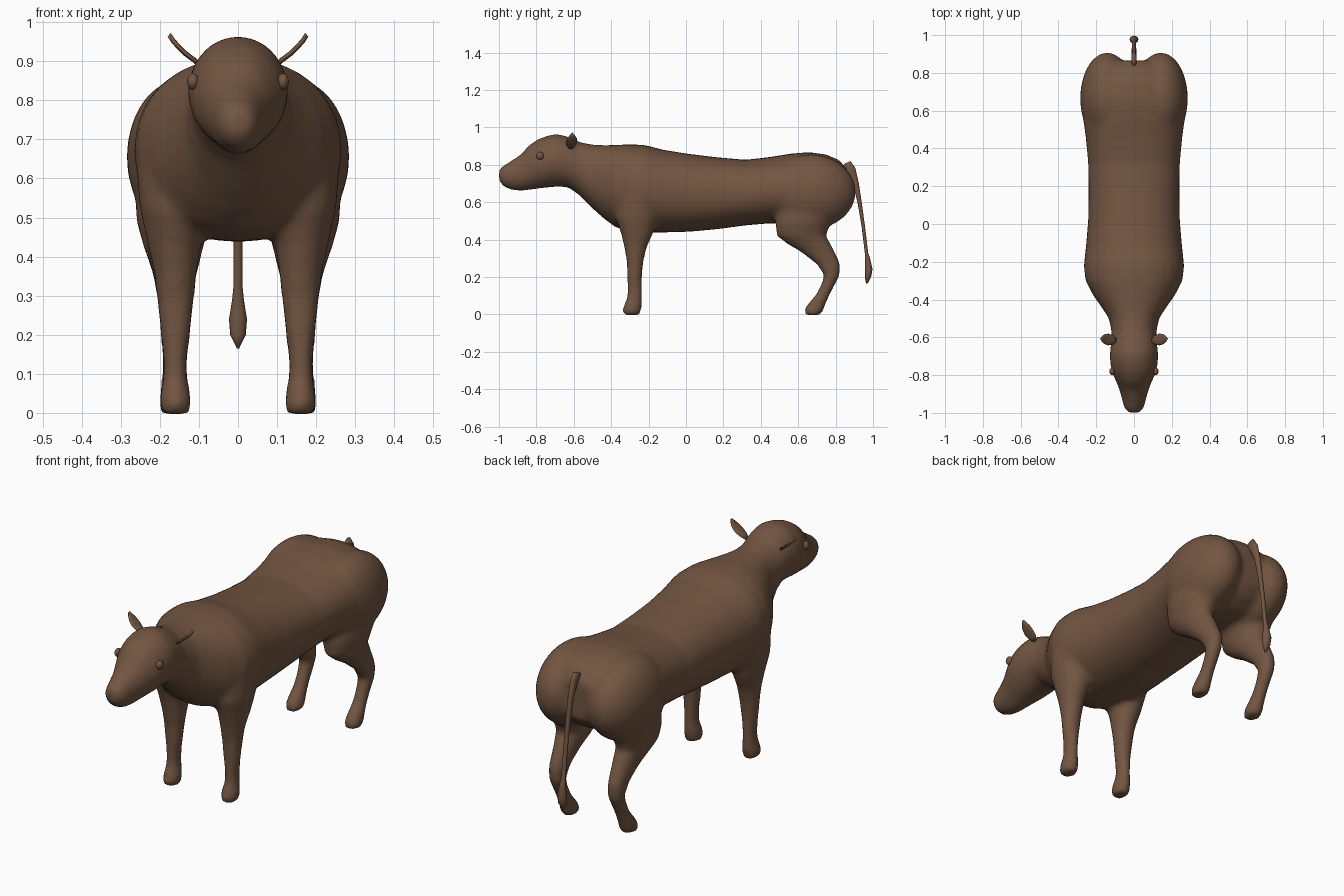
import bpy, bmesh, math
from mathutils import Vector, Matrix

brown = bpy.data.materials.new("brown hide")
brown.diffuse_color = (0.17, 0.092, 0.054, 1)


def loft(bm, rings):
    """Skin a list of closed rings and cap both ends."""
    loops = [[bm.verts.new(p) for p in r] for r in rings]
    for a, b in zip(loops, loops[1:]):
        n = len(a)
        for i in range(n):
            bm.faces.new((a[i], a[(i + 1) % n], b[(i + 1) % n], b[i]))
    bm.faces.new(loops[0][::-1])
    bm.faces.new(loops[-1])


def ring(c, u, v, n=24, e=2.0):
    """Superellipse ring around c with half axes u and v."""
    pts = []
    for i in range(n):
        t = 2 * math.pi * i / n
        cs, sn = math.cos(t), math.sin(t)
        k = 2 / e
        pts.append(Vector(c) + Vector(u) * math.copysign(abs(cs) ** k, cs)
                   + Vector(v) * math.copysign(abs(sn) ** k, sn))
    return pts


def finish(name, bm):
    bmesh.ops.recalc_face_normals(bm, faces=bm.faces)
    me = bpy.data.meshes.new(name)
    bm.to_mesh(me)
    bm.free()
    me.materials.append(brown)
    for p in me.polygons:
        p.use_smooth = True
    ob = bpy.data.objects.new(name, me)
    bpy.context.collection.objects.link(ob)
    return ob


# Body, neck and head: y, top z, bottom z, half width
spine = [
    (-1.0, 0.775, 0.715, 0.028), (-0.975, 0.797, 0.682, 0.052),
    (-0.93, 0.825, 0.664, 0.063), (-0.88, 0.858, 0.66, 0.077),
    (-0.84, 0.905, 0.665, 0.092), (-0.79, 0.938, 0.673, 0.115),
    (-0.74, 0.956, 0.678, 0.126), (-0.69, 0.966, 0.683, 0.128),
    (-0.63, 0.95, 0.68, 0.122), (-0.57, 0.922, 0.637, 0.119),
    (-0.5, 0.908, 0.567, 0.133), (-0.44, 0.905, 0.513, 0.172),
    (-0.38, 0.906, 0.468, 0.215), (-0.3, 0.91, 0.44, 0.257),
    (-0.22, 0.906, 0.438, 0.266), (-0.12, 0.88, 0.438, 0.255),
    (0.02, 0.858, 0.442, 0.243), (0.17, 0.84, 0.456, 0.241),
    (0.32, 0.827, 0.476, 0.243), (0.45, 0.842, 0.487, 0.255),
    (0.56, 0.86, 0.485, 0.27), (0.66, 0.868, 0.48, 0.272),
    (0.75, 0.855, 0.49, 0.245), (0.82, 0.825, 0.53, 0.19),
    (0.865, 0.77, 0.58, 0.1),
]
bm = bmesh.new()
loft(bm, [ring((0, y, (t + b) / 2), (w, 0, 0), (0, 0, (t - b) / 2), 32,
               2.0 if y < -0.5 else 2.2) for y, t, b, w in spine])

# Legs: z, centre x, centre y, half width x, half depth y
front_leg = [
    (-0.003, 0.160, -0.290, 0.034, 0.042), (0.022, 0.160, -0.290, 0.041, 0.051),
    (0.05, 0.160, -0.284, 0.038, 0.049), (0.09, 0.161, -0.275, 0.032, 0.040),
    (0.13, 0.161, -0.274, 0.031, 0.039), (0.21, 0.160, -0.275, 0.039, 0.040),
    (0.29, 0.160, -0.272, 0.048, 0.046), (0.36, 0.160, -0.270, 0.055, 0.061),
    (0.43, 0.163, -0.262, 0.068, 0.085), (0.52, 0.163, -0.262, 0.088, 0.115),
    (0.62, 0.16, -0.255, 0.1, 0.12),
]
hind_leg = [
    (-0.003, 0.162, 0.675, 0.034, 0.042), (0.022, 0.162, 0.683, 0.041, 0.053),
    (0.05, 0.162, 0.695, 0.037, 0.050), (0.107, 0.162, 0.732, 0.033, 0.037),
    (0.16, 0.162, 0.760, 0.034, 0.038), (0.21, 0.162, 0.780, 0.037, 0.043),
    (0.27, 0.162, 0.762, 0.042, 0.064), (0.337, 0.162, 0.702, 0.052, 0.093),
    (0.375, 0.162, 0.660, 0.062, 0.116), (0.42, 0.165, 0.617, 0.075, 0.132),
    (0.49, 0.165, 0.625, 0.095, 0.148), (0.58, 0.16, 0.65, 0.105, 0.17),
]
for s in (-1, 1):
    for leg in (front_leg, hind_leg):
        loft(bm, [ring((s * x, y, z), (rx, 0, 0), (0, ry, 0)) for z, x, y, rx, ry in leg])
    # Rounded haunch
    bmesh.ops.create_uvsphere(bm, u_segments=32, v_segments=20, radius=1,
        matrix=Matrix.Translation((s * 0.142, 0.665, 0.655)) @ Matrix.Diagonal((0.143, 0.243, 0.2, 1)))
body = finish("body", bm)
m = body.modifiers.new("fuse", "REMESH")
m.mode = 'VOXEL'
m.voxel_size = 0.014
m.use_smooth_shade = True
m = body.modifiers.new("soften", "SMOOTH")
m.factor = 0.5
m.iterations = 6

# Ears: thin curved leaves, x, z, half depth y
ear = [(0.095, 0.888, 0.012), (0.112, 0.903, 0.025), (0.135, 0.92, 0.031),
       (0.155, 0.94, 0.027), (0.168, 0.955, 0.016), (0.176, 0.968, 0.003)]
for s, side in ((-1, "right"), (1, "left")):
    bm = bmesh.new()
    loft(bm, [ring((s * x, -0.615 + 0.1 * (x - 0.1), z), (0, w, 0),
                   (s * -0.004, 0, 0.005), 12) for x, z, w in ear])
    finish(side + "_ear", bm)
    # Eye
    bm = bmesh.new()
    bmesh.ops.create_uvsphere(bm, u_segments=20, v_segments=12, radius=1,
        matrix=Matrix.Translation((s * 0.115, -0.78, 0.848)) @ Matrix.Diagonal((0.015, 0.02, 0.021, 1)))
    finish(side + "_eye", bm)

# Tail with tuft: y, z, half width x, half depth
tail = [(0.835, 0.795, 0.008, 0.012), (0.86, 0.802, 0.014, 0.02), (0.885, 0.765, 0.014, 0.02),
        (0.908, 0.70, 0.013, 0.016), (0.928, 0.60, 0.012, 0.011),
        (0.948, 0.47, 0.011, 0.009), (0.965, 0.33, 0.011, 0.009),
        (0.972, 0.29, 0.015, 0.014), (0.977, 0.24, 0.023, 0.02),
        (0.973, 0.20, 0.02, 0.017), (0.967, 0.165, 0.003, 0.004)]
bm = bmesh.new()
loft(bm, [ring((0, y, z), (w, 0, 0),
               (0, d, d * (0.9 if i < 3 else 0.1)), 12) for i, (y, z, w, d) in enumerate(tail)])
finish("tail", bm)
